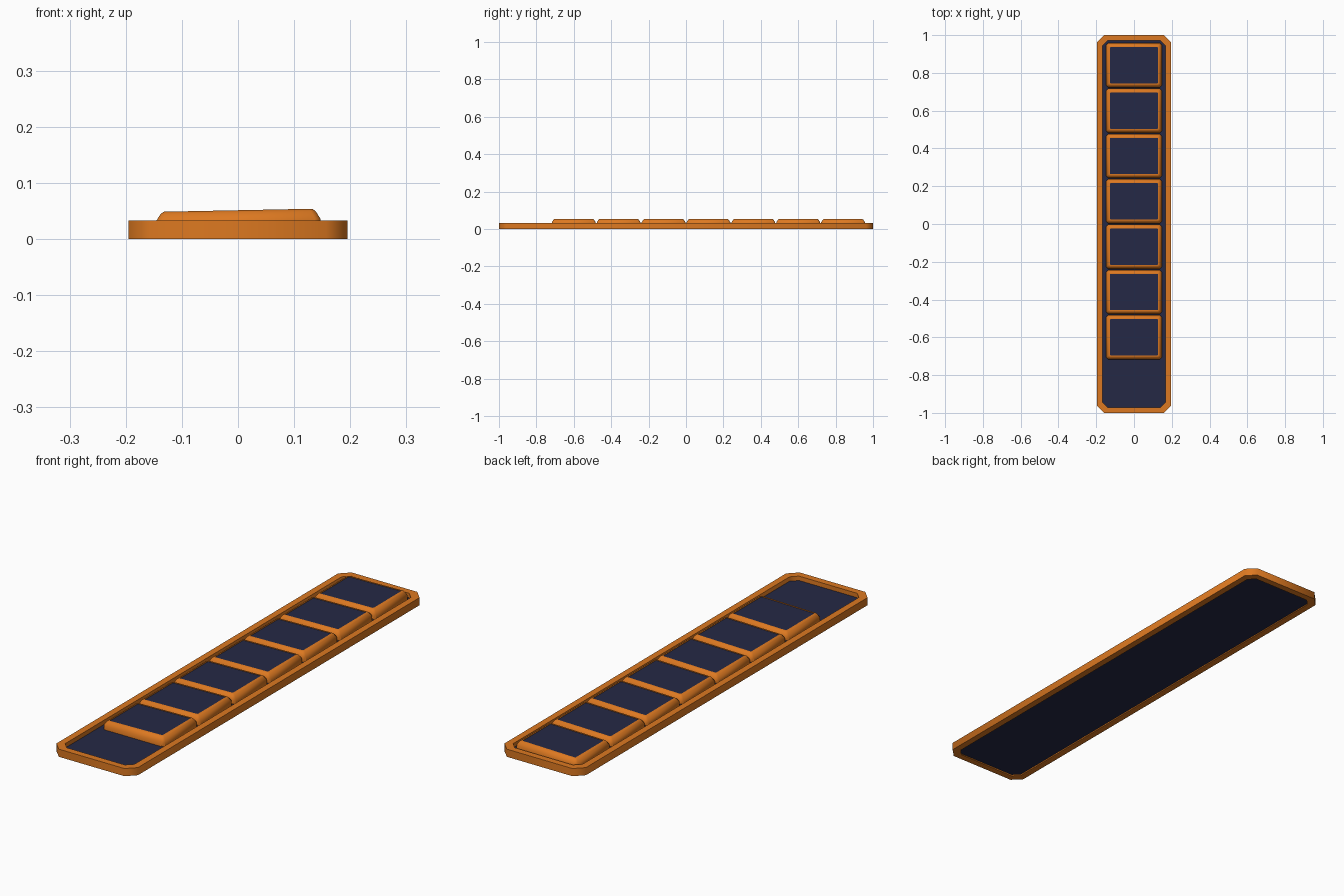
import bpy, bmesh

if "Cube" in bpy.data.objects:
    bpy.data.objects.remove(bpy.data.objects["Cube"])


def material(name, color):
    m = bpy.data.materials.new(name)
    m.diffuse_color = color
    m.use_nodes = True
    m.node_tree.nodes["Principled BSDF"].inputs["Base Color"].default_value = m.diffuse_color
    return m


ORANGE = material("orange", (0.72, 0.19, 0.015, 1))
NAVY = material("navy", (0.018, 0.022, 0.06, 1))


def octagon(hx, hy, c):
    """Rectangle outline with chamfered corners, counter-clockwise."""
    return [(hx, -hy + c), (hx, hy - c), (hx - c, hy), (-hx + c, hy),
            (-hx, hy - c), (-hx, -hy + c), (-hx + c, -hy), (hx - c, -hy)]


def loft(name, rings, mat, y=0.0, closed=False, caps=True, tilt=0.0, angle=0.9):
    """Skin a stack of (half x, half y, chamfer, z) outlines."""
    bm = bmesh.new()
    loops = []
    for hx, hy, c, z in rings:
        k = tilt if z > 0.02 else 0.0
        loops.append([bm.verts.new((px, py + y, z + k * px))
                      for px, py in octagon(hx, hy, c)])
    pairs = list(zip(loops, loops[1:]))
    if closed:
        pairs.append((loops[-1], loops[0]))
    for a, b in pairs:
        for i in range(8):
            j = (i + 1) % 8
            bm.faces.new((a[i], a[j], b[j], b[i]))
    if caps and not closed:
        bm.faces.new(loops[0][::-1])
        bm.faces.new(loops[-1])
    bmesh.ops.recalc_face_normals(bm, faces=bm.faces)
    me = bpy.data.meshes.new(name)
    bm.to_mesh(me)
    bm.free()
    ob = bpy.data.objects.new(name, me)
    bpy.context.collection.objects.link(ob)
    me.materials.append(mat)
    bpy.ops.object.select_all(action='DESELECT')
    ob.select_set(True)
    bpy.context.view_layer.objects.active = ob
    bpy.ops.object.shade_smooth_by_angle(angle=angle)
    return ob


# Outer frame: closed rectangular section swept round the chamfered outline
loft("frame", [(0.195, 1.0, 0.038, 0.0), (0.195, 1.0, 0.038, 0.033),
               (0.166, 0.971, 0.027, 0.033), (0.166, 0.971, 0.027, 0.0)],
     ORANGE, closed=True)

# Backing plate, recessed slightly inside the frame
loft("backing_plate", [(0.167, 0.972, 0.027, 0.005),
                       (0.167, 0.972, 0.027, 0.014)], NAVY)

# Row of seven tilted tiles, each with a bevelled bezel and a dark panel
for n in range(7):
    y = -0.6 + 0.24 * n
    loft(f"tile_bezel_{n + 1}",
         [(0.147, 0.117, 0.010, 0.012), (0.147, 0.117, 0.010, 0.033),
          (0.138, 0.108, 0.008, 0.047), (0.132, 0.102, 0.006, 0.051),
          (0.127, 0.097, 0.003, 0.051), (0.127, 0.097, 0.003, 0.047)],
         ORANGE, y, tilt=0.02, angle=0.7)
    loft(f"tile_panel_{n + 1}",
         [(0.1265, 0.0965, 0.003, 0.046), (0.1265, 0.0965, 0.003, 0.0495)],
         NAVY, y, tilt=0.02)
